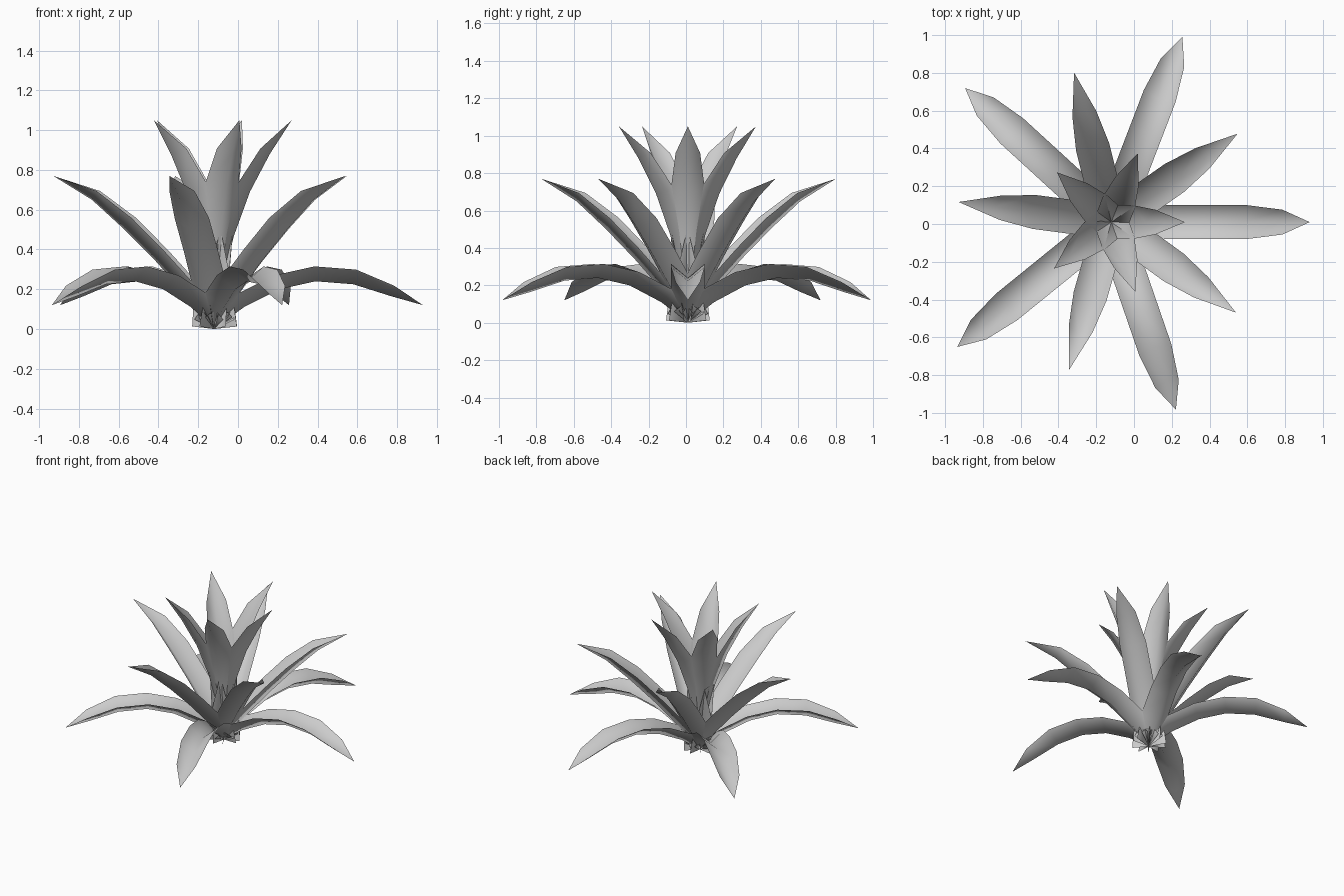
import bpy, bmesh
from math import radians
from mathutils import Vector, Matrix

cube = bpy.data.objects.get("Cube")
if cube:
    bpy.data.objects.remove(cube)

grey = bpy.data.materials.new("leaf_grey")
grey.use_nodes = True
grey.diffuse_color = (0.6, 0.6, 0.6, 1)
grey.node_tree.nodes["Principled BSDF"].inputs["Base Color"].default_value = (0.6, 0.6, 0.6, 1)

CENTRE = Vector((-0.12, 0.01, 0))
HALF_WIDTH = 0.09
FOLD_DEPTH = 0.075


def leaf(name, path, angle):
    """Folded blade: a V section swept along a midrib of (radius, height) points."""
    bm = bmesh.new()
    rows = []
    last = len(path) - 1
    for i, (r, z) in enumerate(path[:-1]):
        before, after = path[max(i - 1, 0)], path[i + 1]
        tangent = Vector((after[0] - before[0], 0, after[1] - before[1])).normalized()
        normal = Vector((-tangent.z, 0, tangent.x))
        taper = 0.73 if i == last - 1 else 1.0
        rib = Vector((r, 0, z))
        lift = normal * FOLD_DEPTH * taper
        side = Vector((0, HALF_WIDTH * taper, 0))
        rows.append([bm.verts.new(p) for p in (rib + lift - side, rib, rib + lift + side)])
    for a, b in zip(rows, rows[1:]):
        for j in range(2):
            bm.faces.new((a[j], b[j], b[j + 1], a[j + 1]))
    # pointed tip
    tip = bm.verts.new((path[-1][0], 0, path[-1][1]))
    for j in range(2):
        bm.faces.new((rows[-1][j], tip, rows[-1][j + 1]))
    bm.transform(Matrix.Translation(CENTRE) @ Matrix.Rotation(radians(angle), 4, "Z"))
    mesh = bpy.data.meshes.new(name)
    bm.to_mesh(mesh)
    bm.free()
    mesh.materials.append(grey)
    mesh.shade_smooth()
    bpy.context.collection.objects.link(bpy.data.objects.new(name, mesh))


# Midrib curves of the three rings, with the turn of each ring
rings = {
    "lower_leaf": (0, [(0, 0), (0.15, 0.11), (0.33, 0.2), (0.51, 0.24),
                       (0.7, 0.225), (0.89, 0.165), (1.05, 0.12)]),
    "middle_leaf": (35, [(0, 0), (0.14, 0.17), (0.3, 0.345), (0.46, 0.505),
                         (0.62, 0.65), (0.816, 0.77)]),
    "upper_leaf": (0, [(0, 0), (0.04, 0.23), (0.1, 0.47), (0.18, 0.69),
                       (0.28, 0.88), (0.39, 1.05)]),
}
for name, (turn, path) in rings.items():
    for n, angle in enumerate((0, 69, 137.5, 219, 289)):
        leaf(f"{name}_{n + 1}", path, angle + turn)
